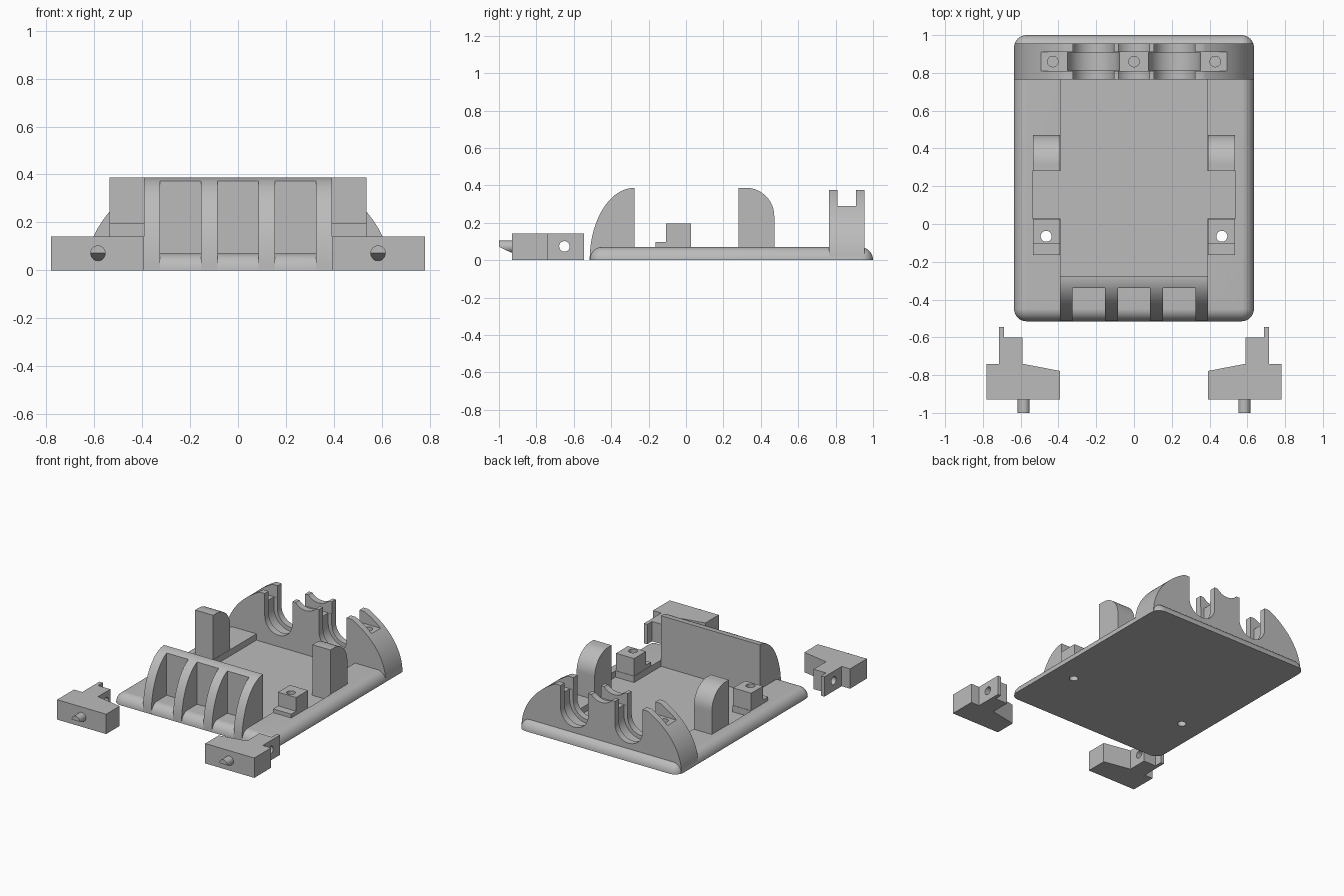
import bpy, bmesh, math
from mathutils import Matrix, Vector

if "Cube" in bpy.data.objects:
    bpy.data.objects.remove(bpy.data.objects["Cube"], do_unlink=True)

grey = bpy.data.materials.new("plain grey")
grey.use_nodes = True
GREY = (0.5, 0.5, 0.5, 1)
grey.diffuse_color = GREY
grey.node_tree.nodes["Principled BSDF"].inputs["Base Color"].default_value = GREY


def finish(name, bm):
    bmesh.ops.recalc_face_normals(bm, faces=bm.faces)
    mesh = bpy.data.meshes.new(name)
    bm.to_mesh(mesh)
    bm.free()
    mesh.materials.append(grey)
    ob = bpy.data.objects.new(name, mesh)
    bpy.context.collection.objects.link(ob)
    return ob


def prism(name, outline, axis, lo, hi):
    """Extrude a 2D outline along an axis: x takes (y, z), y takes (x, z), z takes (x, y)."""
    place = {"x": lambda a, b, t: (t, a, b),
             "y": lambda a, b, t: (a, t, b),
             "z": lambda a, b, t: (a, b, t)}[axis]
    bm = bmesh.new()
    ends = [[bm.verts.new(place(a, b, t)) for a, b in outline] for t in (lo, hi)]
    for ring in ends:
        bm.faces.new(ring)
    n = len(outline)
    for i in range(n):
        j = (i + 1) % n
        bm.faces.new((ends[0][i], ends[0][j], ends[1][j], ends[1][i]))
    return finish(name, bm)


def box(name, x, y, z):
    return prism(name, [(x[0], y[0]), (x[1], y[0]), (x[1], y[1]), (x[0], y[1])], "z", *z)


def arc(ca, cb, ra, rb, start, end, steps=24):
    out = []
    for i in range(steps + 1):
        t = math.radians(start + (end - start) * i / steps)
        out.append((ca + ra * math.cos(t), cb + rb * math.sin(t)))
    return out


def disc(ca, cb, r):
    return arc(ca, cb, r, r, 0, 360, 32)[:-1]


def cut(ob, *cutters):
    for c in cutters:
        c.hide_render = True
        m = ob.modifiers.new("cut", "BOOLEAN")
        m.operation, m.solver, m.object = "DIFFERENCE", "EXACT", c
        bpy.context.view_layer.objects.active = ob
        bpy.ops.object.modifier_apply(modifier=m.name)
        bpy.data.objects.remove(c, do_unlink=True)


def span(side, a, b):
    return sorted((side * a, side * b))


SIDES = ((1, "left"), (-1, "right"))
TOP, FLOOR = 0.07, 0.025
parts = []

# Base plate: rounded corners and a quarter-round top edge
bm = bmesh.new()
rings = []
R, HX, Y0, Y1 = 0.066, 0.635, -0.515, 1.0
for k in range(11):
    t = math.radians(9 * k)
    r = max(R * math.cos(t), 0.002)
    z = TOP * math.sin(t)
    pts = []
    for cx, cy, a in ((HX - R, Y1 - R, 0), (R - HX, Y1 - R, 90),
                      (R - HX, Y0 + R, 180), (HX - R, Y0 + R, 270)):
        pts += arc(cx, cy, r, r, a, a + 90, 8)
    rings.append([bm.verts.new((x, y, z)) for x, y in pts])
for low, high in zip(rings, rings[1:]):
    for i in range(len(low)):
        j = (i + 1) % len(low)
        bm.faces.new((low[i], low[j], high[j], high[i]))
bm.faces.new(rings[0])
bm.faces.new(rings[-1])
plate = finish("base_plate", bm)
cut(plate,
    box("floor_cut", (-0.39, 0.39), (-0.275, 0.77), (FLOOR, 1)),
    box("side_notch_cut", (-0.537, 0.537), (0.03, 0.28), (FLOOR, 1)))
for s, side in SIDES:
    cut(plate, prism("screw_cut", disc(s * 0.465, -0.065, 0.029), "z", -1, 1))
parts.append(plate)

# Front hood: quarter-ellipse wall with three windows between ribs
hood = prism("front_hood", arc(-0.275, 0, 0.24, 0.387, 180, 90) + [(-0.275, 0)], "x", -0.392, 0.392)
for cx in (-0.24, 0, 0.24):
    cut(hood, box("window_cut", (cx - 0.086, cx + 0.086), (-1, -0.34), (-1, 1)))
parts.append(hood)

for s, side in SIDES:
    # Side lugs with a rounded rear top
    lug = [(0.28, 0), (0.28, 0.387), (0.32, 0.387)] + arc(0.32, 0.235, 0.152, 0.152, 90, 0) + [(0.472, 0)]
    parts.append(prism(side + "_lug", lug, "x", *span(s, 0.392, 0.535)))

    # Screw posts with a low step in front
    step = [(-0.163, 0), (-0.163, 0.097), (-0.107, 0.097), (-0.107, 0.195), (0.027, 0.195), (0.027, 0)]
    post = prism(side + "_screw_post", step, "x", *span(s, 0.392, 0.535))
    cut(post, prism("screw_cut", disc(s * 0.465, -0.065, 0.029), "z", -1, 1))
    parts.append(post)

# Rear bulkhead: arched wall with two cradles, a cross slot and screw holes
bulkhead = prism("rear_bulkhead", arc(0, 0, 0.633, 0.46, 0, 180, 64), "y", 0.765, 0.955)
cut(bulkhead,
    box("top_cut", (-1, 1), (0, 2), (0.376, 1)),
    box("slot_cut", (-1, 1), (0.81, 0.91), (0.29, 1)),
    prism("dip_cut", disc(0, 0.45, 0.11), "y", 0, 2))
for s, side in SIDES:
    for r, y in ((0.109, (0, 2)), (0.137, (0.812, 0.908))):
        cx = s * 0.215
        cradle = [(cx - r, 1)] + arc(cx, 0.215, r, r, 180, 360) + [(cx + r, 1)]
        cut(bulkhead, prism("cradle_cut", cradle, "y", *y))
for cx in (-0.43, 0, 0.43):
    cut(bulkhead, prism("screw_cut", disc(cx, 0.86, 0.028), "z", 0.1, 1))
parts.append(bulkhead)

# Loose latches in front, each with a drilled arm and a wedge-tipped peg
LATCH = [(0.392, -0.93), (0.78, -0.93), (0.78, -0.74), (0.714, -0.74), (0.714, -0.545),
         (0.688, -0.545), (0.688, -0.6), (0.59, -0.6), (0.59, -0.74), (0.392, -0.778)]
for s, side in SIDES:
    latch = prism(side + "_latch", [(s * x, y) for x, y in LATCH], "z", 0, 0.142)
    cut(latch, prism("pin_cut", disc(-0.65, 0.074, 0.028), "x", *span(s, 0.5, 0.9)))
    peg = prism(side + "_latch_peg", disc(s * 0.584, 0.072, 0.032), "y", -1, -0.925)
    wedge = [(-1.05, 0.047), (-1.0, 0.072), (-0.93, 0.038), (-0.93, -0.1), (-1.05, -0.1)]
    cut(peg, prism("wedge_cut", wedge, "x", *span(s, 0.4, 0.8)))
    parts += [latch, peg]

# Smooth curved surfaces, crisp edges
bpy.ops.object.select_all(action="DESELECT")
for ob in parts:
    ob.select_set(True)
bpy.context.view_layer.objects.active = plate
bpy.ops.object.shade_smooth_by_angle(angle=math.radians(30))
